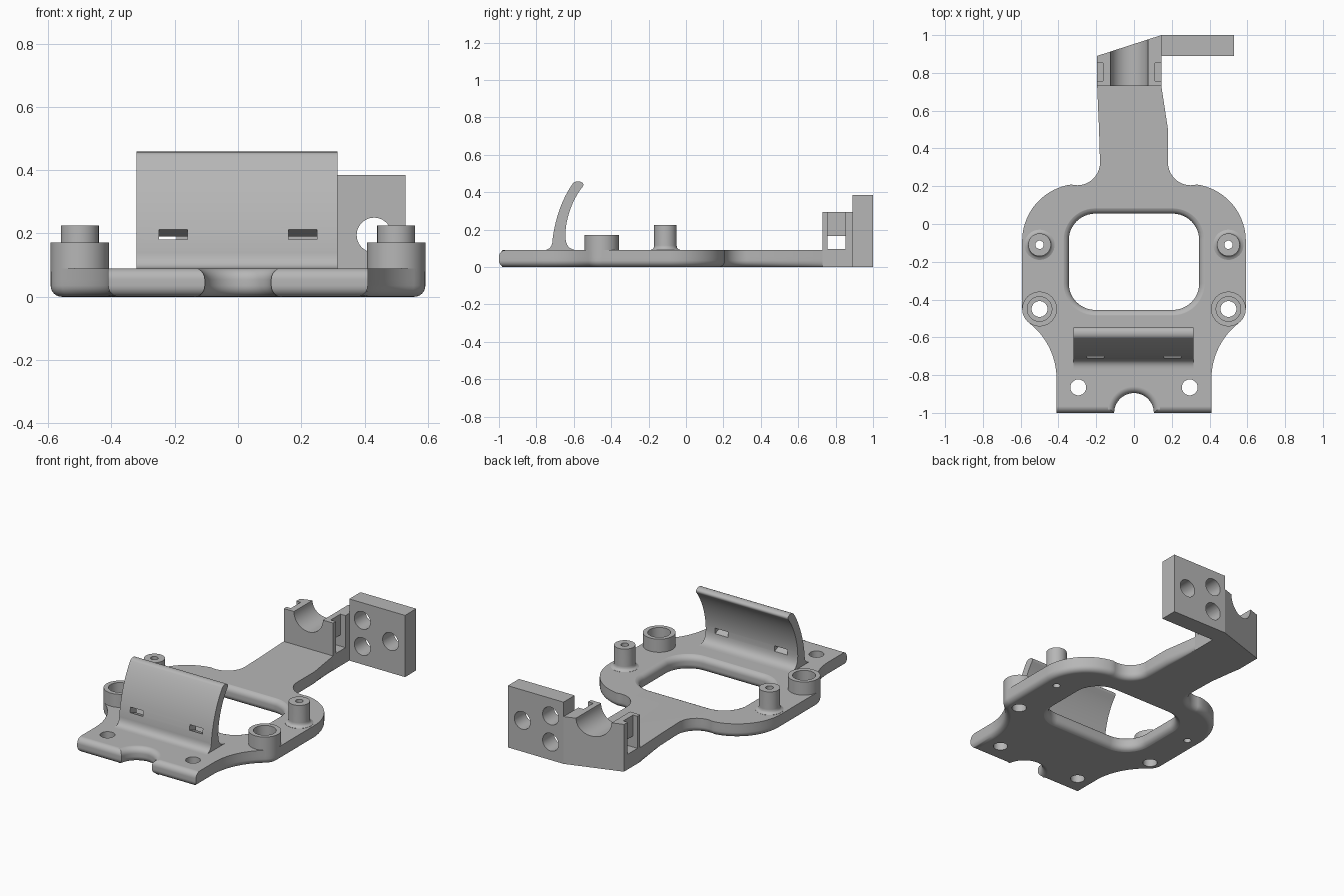
import bpy, bmesh, math
from mathutils import Vector, Matrix
from mathutils.geometry import interpolate_bezier

if "Cube" in bpy.data.objects:
    bpy.data.objects.remove(bpy.data.objects["Cube"], do_unlink=True)

grey = bpy.data.materials.new("plain_grey")
grey.use_nodes = True
grey.diffuse_color = (0.47, 0.47, 0.47, 1)
grey.node_tree.nodes["Principled BSDF"].inputs["Base Color"].default_value = grey.diffuse_color

THICK, ROUND = 0.09, 0.035


def make(name, bm):
    bmesh.ops.recalc_face_normals(bm, faces=bm.faces)
    mesh = bpy.data.meshes.new(name)
    bm.to_mesh(mesh)
    bm.free()
    obj = bpy.data.objects.new(name, mesh)
    bpy.context.collection.objects.link(obj)
    mesh.materials.append(grey)
    return obj


def loft(name, rings, closed=False):
    """Skin a row of equal rings; cap the ends unless the row closes on itself."""
    bm = bmesh.new()
    rows = [[bm.verts.new(p) for p in ring] for ring in rings]
    pairs = list(zip(rows, rows[1:])) + ([(rows[-1], rows[0])] if closed else [])
    for a, b in pairs:
        for i in range(len(a)):
            j = (i + 1) % len(a)
            bm.faces.new((a[i], a[j], b[j], b[i]))
    if not closed:
        bm.faces.new(rows[0])
        bm.faces.new(rows[-1])
    return make(name, bm)


def lathe(name, x, y, profile, steps=48):
    """Turn a closed (radius, z) profile into a ring."""
    rings = []
    for i in range(steps):
        a = math.tau * i / steps
        rings.append([(x + r * math.cos(a), y + r * math.sin(a), z) for r, z in profile])
    return loft(name, rings, closed=True)


def box(name, lo, hi):
    (x0, y0, z0), (x1, y1, z1) = lo, hi
    foot = [(x0, y0), (x1, y0), (x1, y1), (x0, y1)]
    return loft(name, [[(x, y, z) for x, y in foot] for z in (z0, z1)])


def rod(x, y, z, radius, along_y=False):
    bm = bmesh.new()
    turn = Matrix.Rotation(math.pi / 2, 4, 'X') if along_y else Matrix()
    bmesh.ops.create_cone(bm, cap_ends=True, segments=48, radius1=radius, radius2=radius,
                          depth=0.6, matrix=Matrix.Translation((x, y, z)) @ turn)
    return make("cutter", bm)


def cut(obj, cutter):
    mod = obj.modifiers.new("cut", 'BOOLEAN')
    mod.operation, mod.solver, mod.object = 'DIFFERENCE', 'EXACT', cutter
    bpy.context.view_layer.objects.active = obj
    bpy.ops.object.modifier_apply(modifier=mod.name)
    bpy.data.objects.remove(cutter, do_unlink=True)


def arc(cx, cy, r, start, end, n=12):
    angles = [math.radians(start + (end - start) * i / n) for i in range(n + 1)]
    return [(cx + r * math.cos(a), cy + r * math.sin(a)) for a in angles]


def inset(pts, amount, weight):
    """Move an outline inward, each edge by its own weight."""
    out, n = [], len(pts)
    for i in range(n):
        a, b, c = (Vector(pts[k % n]) for k in (i - 1, i, i + 1))
        n1, n2 = (Vector((-d.y, d.x)).normalized() for d in (b - a, c - b))
        w1, w2 = weight((a + b) / 2, b), weight((b + c) / 2, b)
        out.append(b + amount * (w1 * n1 + w2 * n2) / (1 + n1.dot(n2)))
    return out


def rounded_slab(name, pts, low, high, sign=1):
    """Slab with quarter-round lower and upper rims."""
    rings, n = [], 6
    quarter = [math.pi / 2 * i / n for i in range(n + 1)]
    for a in quarter:
        ring = inset(pts, sign * ROUND * (1 - math.sin(a)), low)
        rings.append([(p.x, p.y, ROUND * (1 - math.cos(a))) for p in ring])
    for a in reversed(quarter):
        ring = inset(pts, sign * ROUND * (1 - math.sin(a)), high)
        rings.append([(p.x, p.y, THICK - ROUND * (1 - math.cos(a))) for p in ring])
    if sign < 0:
        for k, dz in ((0, -0.002), (-1, 0.002)):
            rings[k] = [(x, y, z + dz) for x, y, z in rings[k]]
    return loft(name, rings)


# Base plate with its arm
half = arc(0, -1, 0.105, 90, 0)
half += [(0.41, -1)]
half += arc(0.785, -0.82, 0.375, 180, 127.6)
half += arc(0.5, -0.45, 0.092, -48, 0, 6)
half += arc(0.29, -0.09, 0.302, 0, 82, 18)
half += arc(0.30, 0.325, 0.12, 278, 180)
outline = half + [(0.18, 0.5), (0.145, 0.73), (-0.195, 0.73), (-0.185, 0.5)]
outline += [(-x, y) for x, y in reversed(half[1:])]


def lower_rim(mid, v):
    return max(0, min(1, (0.73 - v.y) / 0.23))


def front_rim(mid, v):
    return 1 if mid.y < -0.88 and abs(mid.x) < 0.4 else 0


plate = rounded_slab("base_plate", outline, lower_rim, front_rim)

# Rounded window in the plate
window = []
for sx, sy, start in ((1, -1, -90), (1, 1, 0), (-1, 1, 90), (-1, -1, 180)):
    window += arc(sx * 0.205, -0.2 + sy * 0.115, 0.14, start, start + 90)
cut(plate, rounded_slab("cutter", window, lambda m, v: 1, lambda m, v: 1, sign=-1))

# Screw holes, front sockets and rear posts
parts = [plate]
for side, word in ((1, "left"), (-1, "right")):
    for x, y, r in ((0.295, -0.865, 0.042), (0.5, -0.45, 0.042), (0.5, -0.11, 0.022)):
        cut(plate, rod(side * x, y, 0, r))
    parts.append(lathe(word + "_socket", side * 0.5, -0.45,
                       [(0.092, 0.08), (0.092, 0.172), (0.065, 0.172), (0.065, 0.08)]))
    parts.append(lathe(word + "_post", side * 0.5, -0.11,
                       [(0.08, 0.08), (0.08, 0.091), (0.068, 0.096), (0.062, 0.104),
                        (0.06, 0.116), (0.06, 0.225), (0.022, 0.225), (0.022, 0.08)]))

# Curved shield with two slanted slots
knots = [(-0.765, 0.09), (-0.73, 0.09), (-0.713, 0.11), (-0.713, 0.15),
         (-0.70, 0.26), (-0.66, 0.37), (-0.605, 0.447),
         (-0.585, 0.47), (-0.535, 0.455), (-0.552, 0.43),
         (-0.61, 0.36), (-0.645, 0.25), (-0.645, 0.17),
         (-0.645, 0.11), (-0.62, 0.09), (-0.575, 0.09)]
profile = [Vector((-0.765, 0.08))]
for i in range(0, len(knots) - 1, 3):
    curve = interpolate_bezier(*(Vector(k) for k in knots[i:i + 4]), 12)
    profile += [p.to_2d() for p in (curve if i == 0 else curve[1:])]
profile.append(Vector((-0.575, 0.08)))
shield = loft("curved_shield", [[(x, p.x, p.y) for p in profile] for x in (-0.32, 0.315)])
for side in (1, -1):
    slot = box("cutter", (-0.045, -0.1, -0.016), (0.045, 0.1, 0.016))
    slot.data.transform(Matrix.Translation((side * 0.205, -0.675, 0.185))
                        @ Matrix.Rotation(math.radians(-21), 4, 'X'))
    cut(shield, slot)
parts.append(shield)

# Cradle block with a slanted back, a round trough and strap passages
foot = [(-0.195, 0.73), (0.145, 0.73), (0.145, 1.0), (-0.195, 0.89)]
cradle = loft("cradle_block", [[(x, y, z) for x, y in foot] for z in (0, 0.295)])
cut(cradle, rod(-0.025, 0.86, 0.295, 0.1, along_y=True))
for x0, x1, top in ((-0.25, -0.165, 0.35), (0.11, 0.2, 0.35), (-0.3, 0.3, 0.165)):
    cut(cradle, box("cutter", (x0, 0.757, 0.095), (x1, 0.853, top)))
parts.append(cradle)

# Side panel with three holes
panel = box("side_panel", (0.145, 0.89, 0), (0.53, 1.0, 0.385))
for x, z in ((0.235, 0.275), (0.235, 0.112), (0.43, 0.195)):
    cut(panel, rod(x, 0.95, z, 0.055, along_y=True))
parts.append(panel)

# Smooth the curves and keep the flats flat
for obj in parts:
    obj.data.shade_smooth()
    obj.data.set_sharp_from_angle(angle=math.radians(32))
    obj.modifiers.new("flat_faces", 'WEIGHTED_NORMAL').keep_sharp = True
